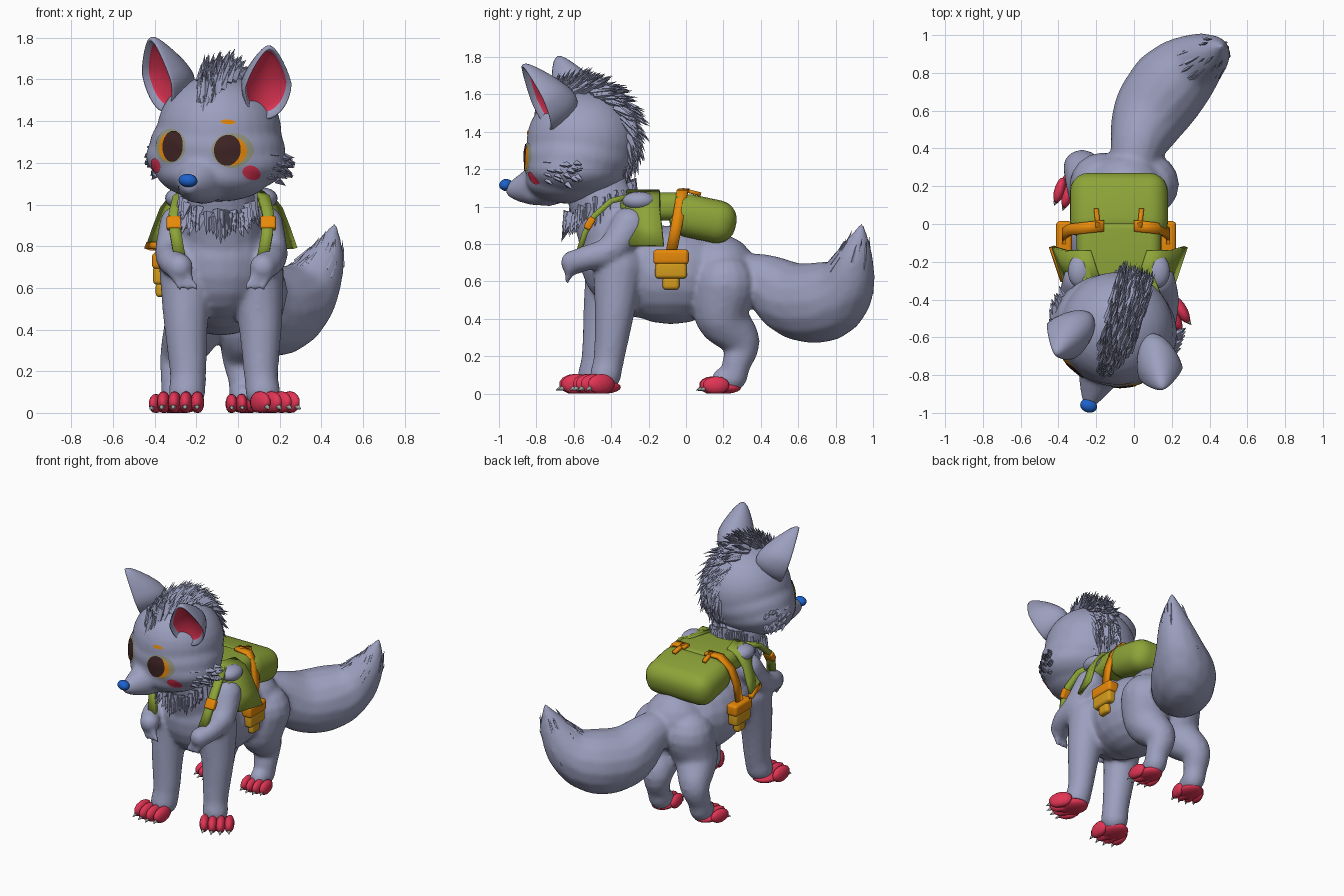
import bpy, bmesh, math, random
from mathutils import Vector, Matrix
from mathutils.bvhtree import BVHTree

random.seed(4)
if "Cube" in bpy.data.objects:
    bpy.data.objects.remove(bpy.data.objects["Cube"])
MID = -0.08                                   # body centre plane
HEAD = (Matrix.Translation((-.1, -.55, 1.2)) @ Matrix.Rotation(math.radians(-18), 4, 'Z')
        @ Matrix.Rotation(math.radians(4), 4, 'Y') @ Matrix.Translation((0, 0, -1.2)))


def material(name, *rgb):
    m = bpy.data.materials.new(name)
    m.use_nodes = True
    m.diffuse_color = (*rgb, 1)
    m.node_tree.nodes["Principled BSDF"].inputs["Base Color"].default_value = (*rgb, 1)
    return m


FUR = material("grey fur", .335, .35, .52)
RED = material("red", .76, .035, .09)
OLIVE = material("olive cloth", .27, .37, .04)
ORANGE = material("orange strap", .86, .27, .003)
OCHRE = material("ochre pouch", .66, .33, .012)
BLUE = material("blue nose", .012, .12, .6)
BROWN = material("dark pupil", .05, .018, .018)
RIM = material("pale eye rim", .3, .31, .22)
CLAW = material("pale claw", .36, .39, .37)


def make(name, bm, mats, matrix=None, smooth=True):
    if matrix:
        bm.transform(matrix)
    me = bpy.data.meshes.new(name)
    bm.to_mesh(me)
    bm.free()
    for m in mats:
        me.materials.append(m)
    ob = bpy.data.objects.new(name, me)
    bpy.context.collection.objects.link(ob)
    for p in me.polygons:
        p.use_smooth = smooth
    return ob


def ball(bm, c, r, seg=20):
    r = r if isinstance(r, tuple) else (r, r, r)
    bmesh.ops.create_uvsphere(bm, u_segments=seg, v_segments=seg // 2, radius=1,
                              matrix=Matrix.Translation(c) @ Matrix.Diagonal((*r, 1)))


def limb(bm, pts):
    """Chain of balls along a smooth path of (x, y, z, radius)."""
    p = [Vector(q) for q in pts]
    p = [p[0]] + p + [p[-1]]
    for a, b, c, d in zip(p, p[1:], p[2:], p[3:]):
        n = max(3, int((c - b).length / .025))
        for i in range(n + 1):
            t = i / n
            q = b + (c - a) * t / 2 + (2 * a - 5 * b + 4 * c - d) * t * t / 2 + (3 * b - a - 3 * c + d) * t ** 3 / 2
            ball(bm, q[:3], max(q[3], .012), 16)


def fuse(name, bm, mat, voxel, rounds):
    """Blend overlapping volumes into one smooth skin."""
    ob = make(name, bm, [mat])
    mod = ob.modifiers.new("skin", 'REMESH')
    mod.mode, mod.voxel_size, mod.use_smooth_shade = 'VOXEL', voxel, True
    sm = ob.modifiers.new("soften", 'SMOOTH')
    sm.factor, sm.iterations = .5, rounds
    me = bpy.data.meshes.new_from_object(ob.evaluated_get(bpy.context.evaluated_depsgraph_get()))
    ob.modifiers.clear()
    ob.data = me
    if not me.materials:
        me.materials.append(mat)
    return ob


def spike(bm, base, direction, length, r):
    d = Vector(direction).normalized()
    rot = d.to_track_quat('Z', 'Y').to_matrix().to_4x4()
    bmesh.ops.create_cone(bm, segments=4, radius1=r, radius2=0, depth=length, cap_ends=True,
                          matrix=Matrix.Translation(Vector(base) + d * length * .4) @ rot)


def panel(name, pts, width, mats, thick=.02, inner=0):
    """Cloth strip that follows a path, with a fixed width vector."""
    bm, w = bmesh.new(), Vector(width) / 2
    rows = [(bm.verts.new(Vector(p) - w), bm.verts.new(Vector(p) + w)) for p in pts]
    for (a, b), (c, d) in zip(rows, rows[1:]):
        bm.faces.new((a, b, d, c))
    bmesh.ops.recalc_face_normals(bm, faces=bm.faces)
    if sum(f.normal.z for f in bm.faces) < 0:
        bmesh.ops.reverse_faces(bm, faces=bm.faces)
    ob = make(name, bm, mats)
    s = ob.modifiers.new("thickness", 'SOLIDIFY')
    s.thickness, s.offset, s.material_offset = thick, 0, inner


def box(name, c, size, bevel, mat, tilt=0):
    bm = bmesh.new()
    bmesh.ops.create_cube(bm, size=1, matrix=Matrix.Translation(c)
                          @ Matrix.Rotation(tilt, 4, 'X') @ Matrix.Diagonal((*size, 1)))
    bmesh.ops.bevel(bm, geom=bm.edges[:], offset=bevel, segments=5, profile=.5, affect='EDGES')
    make(name, bm, [mat])


# Body: torso, neck, tail, arms and legs in one skin
bm = bmesh.new()
ball(bm, (MID, -.34, .74), (.235, .23, .29))
ball(bm, (MID, -.22, .66), (.245, .25, .26))
ball(bm, (MID, -.08, .635), (.265, .34, .265))
ball(bm, (-.04, .18, .64), (.21, .2, .21))
limb(bm, [(MID, -.38, .85, .2), (-.1, -.47, 1.1, .18)])
TAIL = [(0, .3, .62, .13), (.02, .42, .6, .145), (.085, .58, .5, .2), (.19, .73, .49, .215),
        (.31, .84, .56, .165), (.41, .9, .72, .1), (.465, .94, .9, .012)]
limb(bm, TAIL)
limb(bm, [(.08, -.36, .68, .14), (.105, -.38, .45, .11), (.11, -.41, .2, .085), (.12, -.43, .1, .085)])
limb(bm, [(-.24, -.4, .68, .14), (-.25, -.44, .45, .11), (-.24, -.47, .2, .09), (-.245, -.49, .1, .09)])
for hip, hock, foot in ((.07, .02, .03), (-.17, -.275, -.295)):
    limb(bm, [(hip, .21, .58, .17), (hip * .6 + hock * .4, .19, .42, .145), (hock, .295, .28, .1),
              (foot, .27, .16, .078), (foot, .25, .085, .074), (foot, .2, .075, .064)])
for s in (1, -1):
    limb(bm, [(MID + s * x, y, z, r) for x, y, z, r in
              ((.2, -.3, .9, .1), (.24, -.4, .77, .08), (.235, -.53, .725, .068), (.2, -.605, .7, .066))])
    for k in (-1, 0, 1):
        limb(bm, [(MID + s * (.2 + .03 * k), -.62, .67, .027), (MID + s * (.16 + .04 * k), -.635, .6, .015)])
fuse("body", bm, FUR, .014, 8)

# Head skin
bm = bmesh.new()
ball(bm, (0, 0, 1.35), (.3, .3, .275), 32)
ball(bm, (0, -.01, 1.275), (.33, .3, .2), 32)
ball(bm, (0, -.02, 1.215), (.345, .285, .165), 32)
ball(bm, (0, -.06, 1.15), (.28, .25, .135), 32)
limb(bm, [(0, -.2, 1.13, .13), (0, -.31, 1.1, .088), (0, -.39, 1.09, .05)])
ball(bm, (0, -.27, 1.075), (.1, .08, .07))
head = fuse("head", bm, FUR, .013, 14)
tree = BVHTree.FromPolygons([v.co for v in head.data.vertices], [p.vertices for p in head.data.polygons])
head.data.transform(HEAD)


def decal(name, x, z, rx, rz, mat, lift):
    """Thin painted oval laid on the face."""
    bm = bmesh.new()
    bmesh.ops.create_grid(bm, x_segments=12, y_segments=12, size=1)
    for v in bm.verts:
        a, b = v.co.x, v.co.y
        px, pz = x + rx * a * math.sqrt(1 - b * b / 2), z + rz * b * math.sqrt(1 - a * a / 2)
        hit, normal, _, _ = tree.ray_cast(Vector((px, -1, pz)), Vector((0, 1, 0)))
        v.co = hit + normal * lift if hit else (px, -.2, pz)
    bmesh.ops.recalc_face_normals(bm, faces=bm.faces)
    if sum(f.normal.y for f in bm.faces) > 0:
        bmesh.ops.reverse_faces(bm, faces=bm.faces)
    make(name, bm, [mat], HEAD)


def ear(name, s):
    """Cupped ear: the pole of the sphere is the opening, dished and red."""
    bm = bmesh.new()
    ball(bm, (0, 0, 0), 1, 32)
    for f in bm.faces:
        f.material_index = int(f.calc_center_median().z > .5)
    for v in bm.verts:
        x, y, z = v.co
        r2, t = x * x + y * y, max(y, 0)
        depth = -.055 * (1 - r2) if z > 0 else z * (.17 - .1 * y)
        if z > 0 and r2 > .72:
            depth = .012
        v.co = (x * .12 * (1 - .45 * t), y * (.205 if y > 0 else .18), depth)
    up = Vector((s * .1, -.36, .9)).normalized()
    out = Vector((s * .58, -.78, -.4))
    out = (out - up * out.dot(up)).normalized()
    side = up.cross(out)
    frame = Matrix((side, up, out)).transposed().to_4x4()
    make(name, bm, [FUR, RED], HEAD @ Matrix.Translation((s * .275, -.15, 1.595)) @ frame)


for s, side in ((1, "left"), (-1, "right")):
    ear(side + "_ear", s)
    decal(side + "_eye_rim", s * .155, 1.27, .09, .083, RIM, .003)
    decal(side + "_iris", s * .152, 1.266, .067, .068, ORANGE, .006)
    decal(side + "_pupil", s * .135, 1.27, .058, .073, BROWN, .009)
    decal(side + "_cheek_spot", s * .24, 1.17, .034, .034, RED, .004)
decal("left_brow", .125, 1.405, .032, .011, ORANGE, .004)
bm = bmesh.new()
ball(bm, (0, -.435, 1.115), (.046, .036, .032))
make("nose", bm, [BLUE], HEAD)

# Mane: ridge over the skull with swept-back tufts
bm = bmesh.new()
ball(bm, (0, .015, 1.365), (.07, .305, .32), 32)
for i in range(360):
    a = math.radians(random.uniform(-62, 112))
    u = random.uniform(-1, 1)
    wide = .09 * min(1, .35 + (math.degrees(a) + 62) / 70)
    n = Vector((u * .2, math.sin(a), math.cos(a)))
    back = Vector((0, math.cos(a), -math.sin(a)))
    base = Vector((u * wide, .28 * math.sin(a), 1.36 + (.3 - .04 * u * u) * math.cos(a)))
    lift = .3 + .35 * max(0, math.cos(a))
    spike(bm, base, back + n * random.uniform(.6, 1.2) * lift, random.uniform(.1, .16), .018)
make("mane", bm, [FUR], HEAD, False)

# Cheek tufts
bm = bmesh.new()
for s in (1, -1):
    for i in range(22):
        z = random.uniform(1.12, 1.26)
        y = random.uniform(-.12, .08)
        x = .335 * math.sqrt(max(.1, 1 - (y / .3) ** 2 - ((z - 1.21) / .18) ** 2))
        spike(bm, (s * x, y, z), (s * .6, .7, (z - 1.21) * 4 - .2), .06, .02)
make("cheek_tufts", bm, [FUR], HEAD, False)

# Neck ruff
bm = bmesh.new()
for i in range(150):
    a = random.uniform(0, math.tau)
    c, n = math.cos(a), math.sin(a)
    spike(bm, (-.095 + .17 * c, -.46 + .175 * n, 1.025 + .085 * n + random.uniform(-.05, .03)),
          (c * .4, n * .4, -1), random.uniform(.07, .1), .024)
make("neck_ruff", bm, [FUR], smooth=False)

# Tail tip tufts
bm = bmesh.new()
for i in range(36):
    k = random.choice((4, 4, 5))
    a, b = Vector(TAIL[k]), Vector(TAIL[k + 1])
    q = a.lerp(b, random.random() * (.9 if k == 4 else .3))
    axis = (b - a).to_3d().normalized()
    side = Vector((random.gauss(0, 1), random.gauss(0, 1), random.gauss(0, 1)))
    side = (side - axis * side.dot(axis)).normalized()
    spike(bm, q.to_3d() + side * q[3] * .95, axis - side * .2, random.uniform(.08, .12), .014)
make("tail_tufts", bm, [FUR], smooth=False)


# Paws with four toes and claws
def paw(name, x, y, yaw, size):
    place = (Matrix.Translation((x, y, 0)) @ Matrix.Rotation(math.radians(yaw), 4, 'Z')
             @ Matrix.Scale(size, 4))
    bm, claws = bmesh.new(), bmesh.new()
    ball(bm, (0, -.035, .035), (.09, .11, .037))
    for k in (-1.5, -.5, .5, 1.5):
        reach = -.11 + .015 * abs(k)
        ball(bm, (k * .056, reach, .052), (.034, .085, .056), 14)
        spike(claws, (k * .058, reach - .075, .03), (k * .1, -1, -.4), .035, .016)
    for b in (bm, claws):
        for v in b.verts:
            v.co.z = max(v.co.z, 0)
    make(name, bm, [RED], place)
    make(name + "_claws", claws, [CLAW], place)


paw("left_front_paw", .135, -.42, 30, .97)
paw("right_front_paw", -.27, -.495, -4, .97)
paw("left_hind_paw", .035, .23, 4, .85)
paw("right_hind_paw", -.305, .23, -16, .85)

# Backpack
box("bedroll", (MID, .09, .935), (.52, .36, .23), .1, OLIVE, math.radians(-12))
box("pack_cover", (MID, -.16, 1.0), (.45, .38, .15), .06, OLIVE)
for s, side in ((1, "left"), (-1, "right")):
    def at(*pts):
        return [(MID + s * x, y, z) for x, y, z in pts]
    panel(side + "_shoulder_flap", at((.12, -.23, 1.08), (.2, -.23, 1.05), (.255, -.23, .98), (.29, -.22, .89),
                                      (.325, -.21, .79)), (s * .06, .18, 0), [OLIVE, ORANGE], .022, 1)
    bm = bmesh.new()
    ball(bm, at((.205, -.25, 1.03))[0], (.065, .09, .05))
    make(side + "_shoulder", bm, [FUR])
    panel(side + "_front_strap", at((.16, -.28, 1.06), (.205, -.4, 1.03), (.225, -.49, .95), (.22, -.54, .86),
                                    (.2, -.575, .75)), (.055, 0, 0), [OLIVE], .03)
    box(side + "_buckle", at((.225, -.515, .91))[0], (.075, .04, .07), .012, ORANGE, math.radians(-30))
    hip = .275 - .015 * s
    panel(side + "_side_strap", at((.08, -.01, 1.085), (.18, -.02, 1.08), (hip - .03, -.03, 1.01), (hip, -.05, .9),
                                   (hip, -.08, .75)), (0, .06, 0), [ORANGE])
    panel(side + "_hook", at((.11, -.02, 1.09), (.12, .08, 1.065)), (.025, 0, 0), [ORANGE])
    for part, z, w, h, d, mat in (("flap", .73, .19, .08, .085, ORANGE), ("pocket", .66, .17, .09, .075, OCHRE),
                                  ("tongue", .59, .09, .07, .05, OCHRE)):
        box(side + "_pouch_" + part, at((hip, -.08, z))[0], (d, w, h), .02, mat)
panel("right_flap_trim", [(MID - .316, -.212, .815), (MID - .327, -.21, .785)], (-.06, .182, 0), [ORANGE], .03)
